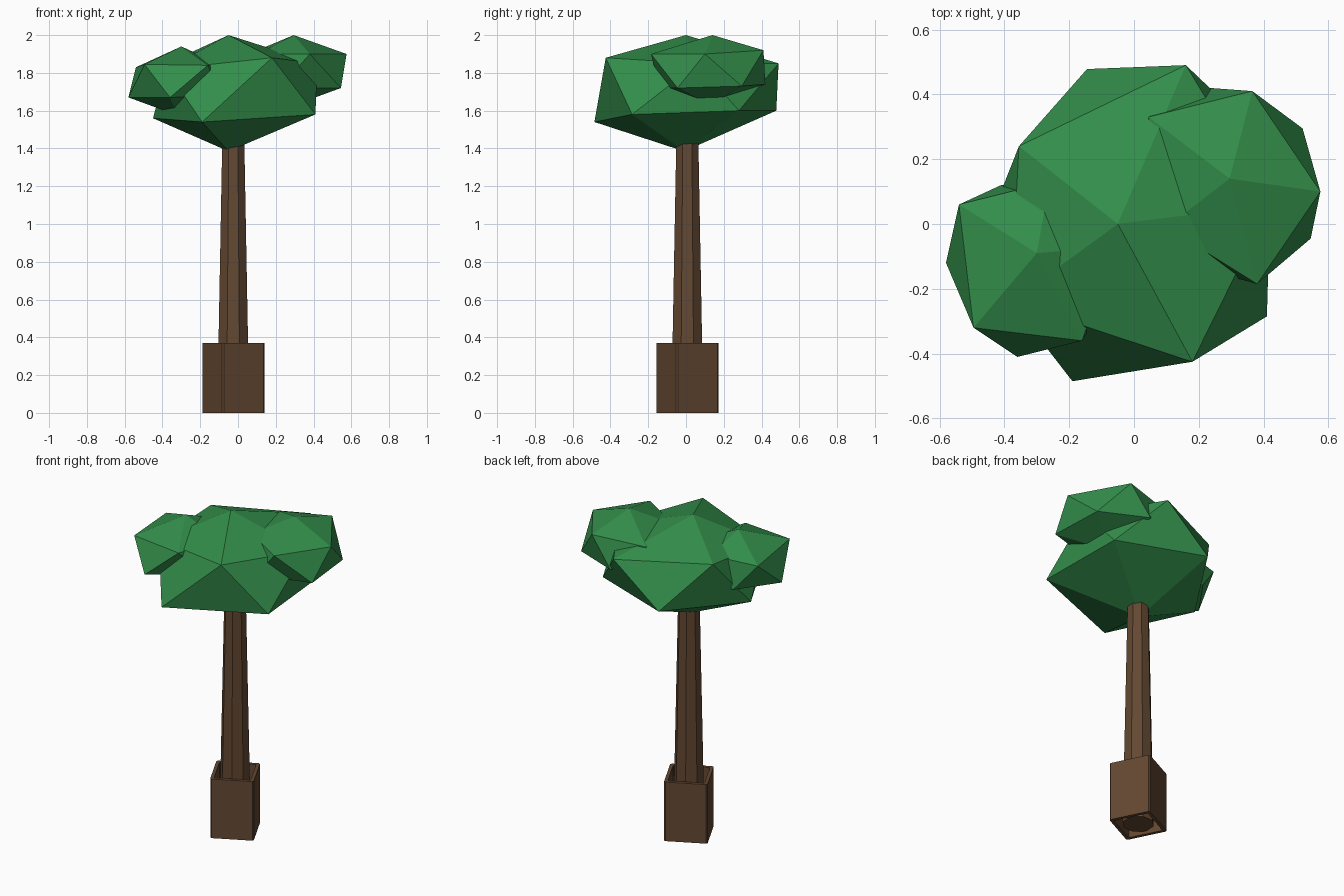
import bpy
import math

if "Cube" in bpy.data.objects:
    bpy.data.objects.remove(bpy.data.objects["Cube"])


def material(name, color):
    m = bpy.data.materials.new(name)
    m.diffuse_color = (*color, 1)
    m.use_nodes = True
    m.node_tree.nodes["Principled BSDF"].inputs["Base Color"].default_value = m.diffuse_color
    return m


BROWN = material("bark brown", (0.125, 0.064, 0.031))
GREEN = material("leaf green", (0.033, 0.27, 0.07))


def add_object(name, verts, faces, mat):
    mesh = bpy.data.meshes.new(name)
    mesh.from_pydata(verts, [], faces)
    mesh.materials.append(mat)
    mesh.update()
    obj = bpy.data.objects.new(name, mesh)
    bpy.context.collection.objects.link(obj)
    return obj


def bridge(a, b, n):
    """Quads between ring a and ring b of n vertices each."""
    return [(a * n + i, a * n + (i + 1) % n, b * n + (i + 1) % n, b * n + i) for i in range(n)]


def leaf_clump(name, top, upper, lower, bottom):
    """Irregular 20-sided clump: two five-point rings, counter-clockwise, and two tips."""
    faces = []
    for i in range(5):
        j = (i + 1) % 5
        u, un, l, ln = 1 + i, 1 + j, 6 + i, 6 + j
        faces += [(0, u, un), (u, l, un), (un, l, ln), (11, ln, l)]
    return add_object(name, [top, *upper, *lower, bottom], faces, GREEN)


# Planter: square tube with small corner chamfers, turned on its axis
CX, CY = -0.025, 0.007
TURN = math.radians(26.6)


def square_ring(h, c, z):
    ring = []
    for k in range(4):
        a = TURN + k * math.pi / 2
        for x, y in ((h, -h + c), (h, h - c)):
            ring.append((CX + x * math.cos(a) - y * math.sin(a),
                         CY + x * math.sin(a) + y * math.cos(a), z))
    return ring


HALF, WALL, HEIGHT = 0.125, 0.02, 0.37
rings = [square_ring(HALF, 0.008, 0), square_ring(HALF, 0.008, HEIGHT),
         square_ring(HALF - WALL, 0.004, HEIGHT), square_ring(HALF - WALL, 0.004, 0)]
add_object("planter", sum(rings, []),
           [f for a in range(4) for f in bridge(a, (a + 1) % 4, 8)], BROWN)


# Trunk: tapered octagon
def trunk_ring(r, z):
    return [(CX + r * math.cos(a), CY + r * math.sin(a), z)
            for a in (math.radians(22.5 + 45 * i) for i in range(8))]


add_object("trunk", trunk_ring(0.092, 0.01) + trunk_ring(0.062, 1.5),
           bridge(0, 1, 8) + [tuple(range(7, -1, -1)), tuple(range(8, 16))], BROWN)

# Canopy: one large clump and two smaller side clumps
leaf_clump("main_foliage", (-0.05, 0, 2.0),
           [(0.18, -0.425, 1.88), (0.42, 0.06, 1.85), (0.16, 0.49, 1.85),
            (-0.355, 0.24, 1.86), (-0.38, -0.24, 1.82)],
           [(0.41, -0.285, 1.58), (0.38, 0.28, 1.60), (-0.145, 0.478, 1.60),
            (-0.45, 0.0, 1.56), (-0.19, -0.485, 1.54)],
           (-0.05, -0.01, 1.385))
leaf_clump("right_foliage", (0.295, 0.14, 2.0),
           [(0.38, -0.185, 1.90), (0.575, 0.10, 1.90), (0.365, 0.41, 1.92),
            (0.045, 0.33, 1.896), (0.10, -0.01, 1.90)],
           [(0.545, -0.045, 1.72), (0.52, 0.295, 1.73), (0.23, 0.42, 1.74),
            (0.02, 0.13, 1.72), (0.22, -0.14, 1.72)],
           (0.30, 0.13, 1.63))
leaf_clump("left_foliage", (-0.30, -0.09, 1.94),
           [(-0.16, -0.36, 1.84), (-0.06, -0.07, 1.83), (-0.26, 0.13, 1.85),
            (-0.54, 0.06, 1.83), (-0.495, -0.32, 1.845)],
           [(-0.08, -0.22, 1.68), (-0.12, 0.09, 1.67), (-0.41, 0.12, 1.67),
            (-0.58, -0.12, 1.67), (-0.36, -0.41, 1.67)],
           (-0.32, -0.11, 1.575))
